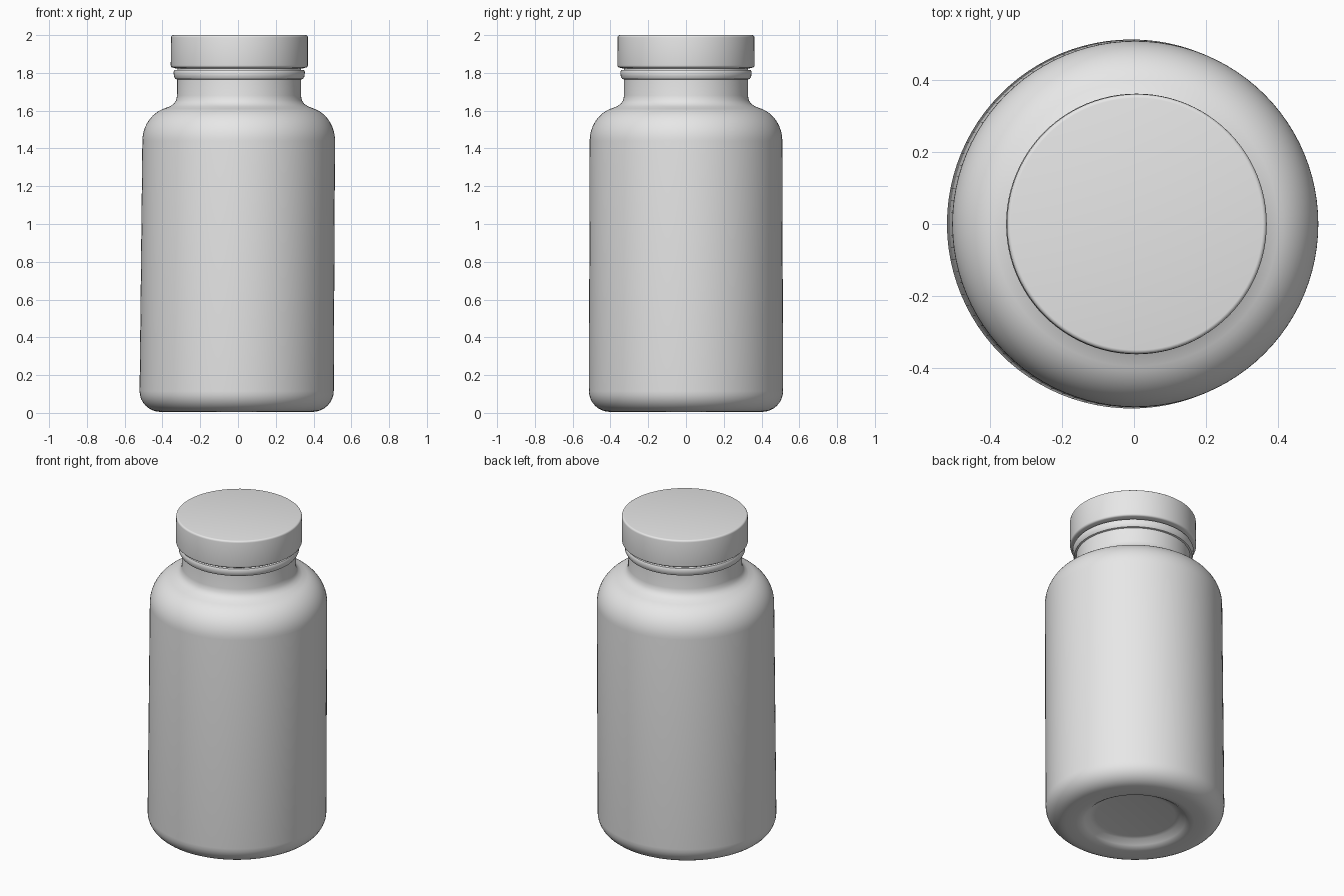
import bpy
import bmesh
import math
from mathutils import Vector, Matrix

cube = bpy.data.objects.get("Cube")
if cube:
    bpy.data.objects.remove(cube, do_unlink=True)

SEGMENTS = 96
LEAN = 0.008  # slight sideways lean of the whole bottle

plastic = bpy.data.materials.new("plain_grey")
plastic.use_nodes = True
grey = (0.8, 0.8, 0.8, 1)
plastic.diffuse_color = grey
plastic.node_tree.nodes["Principled BSDF"].inputs["Base Color"].default_value = grey


def arc(center, radius, start, end, steps=8):
    """Points on an elliptical arc in the radius/height plane, angles in degrees."""
    angles = [math.radians(start + (end - start) * i / steps) for i in range(steps + 1)]
    return [(center[0] + radius[0] * math.cos(a), center[1] + radius[1] * math.sin(a))
            for a in angles]


def lathe(name, profile):
    """Spin a profile of (radius, height) points around the vertical axis."""
    bm = bmesh.new()
    verts = [bm.verts.new((r, 0, z)) for r, z in profile]
    edges = [bm.edges.new(pair) for pair in zip(verts, verts[1:])]
    bmesh.ops.spin(bm, geom=verts + edges, cent=(0, 0, 0), axis=(0, 0, 1),
                   angle=math.tau, steps=SEGMENTS, use_duplicate=False)
    bmesh.ops.remove_doubles(bm, verts=bm.verts, dist=0.0002)
    bmesh.ops.recalc_face_normals(bm, faces=bm.faces)
    for v in bm.verts:
        v.co.x += LEAN * (v.co.z - 1)
    mesh = bpy.data.meshes.new(name)
    bm.to_mesh(mesh)
    bm.free()
    mesh.materials.append(plastic)
    obj = bpy.data.objects.new(name, mesh)
    bpy.context.collection.objects.link(obj)
    bpy.ops.object.select_all(action="DESELECT")
    obj.select_set(True)
    bpy.context.view_layer.objects.active = obj
    bpy.ops.object.shade_smooth_by_angle(angle=math.radians(40))
    return obj


# Bottle: recessed base, rounded foot, straight wall, round shoulder, neck
base = [(0, 0.05), (0.23, 0.05), (0.26, 0.045), (0.29, 0.02), (0.31, 0.008), (0.34, 0.004)]
foot = arc((0.40, 0.115), (0.114, 0.11), -90, 0)
shoulder = arc((0.345, 1.44), (0.165, 0.18), 0, 72, 12)
neck = [(0.365, 1.623), (0.345, 1.637), (0.333, 1.655), (0.328, 1.68), (0.328, 1.83), (0, 1.83)]
lathe("bottle_body", base + foot + shoulder + neck)

# Tamper ring under the cap
lathe("neck_ring", [(0.32, 1.763), (0.338, 1.768), (0.345, 1.78), (0.348, 1.805),
                    (0.343, 1.814), (0.32, 1.816)])

# Cap with softened rims
rim_low = arc((0.352, 1.84), (0.011, 0.012), -90, 0, 4)
rim_top = arc((0.351, 1.988), (0.011, 0.012), 0, 90, 4)
lathe("cap", [(0, 1.822), (0.33, 1.822)] + rim_low + rim_top + [(0, 2.0)])
